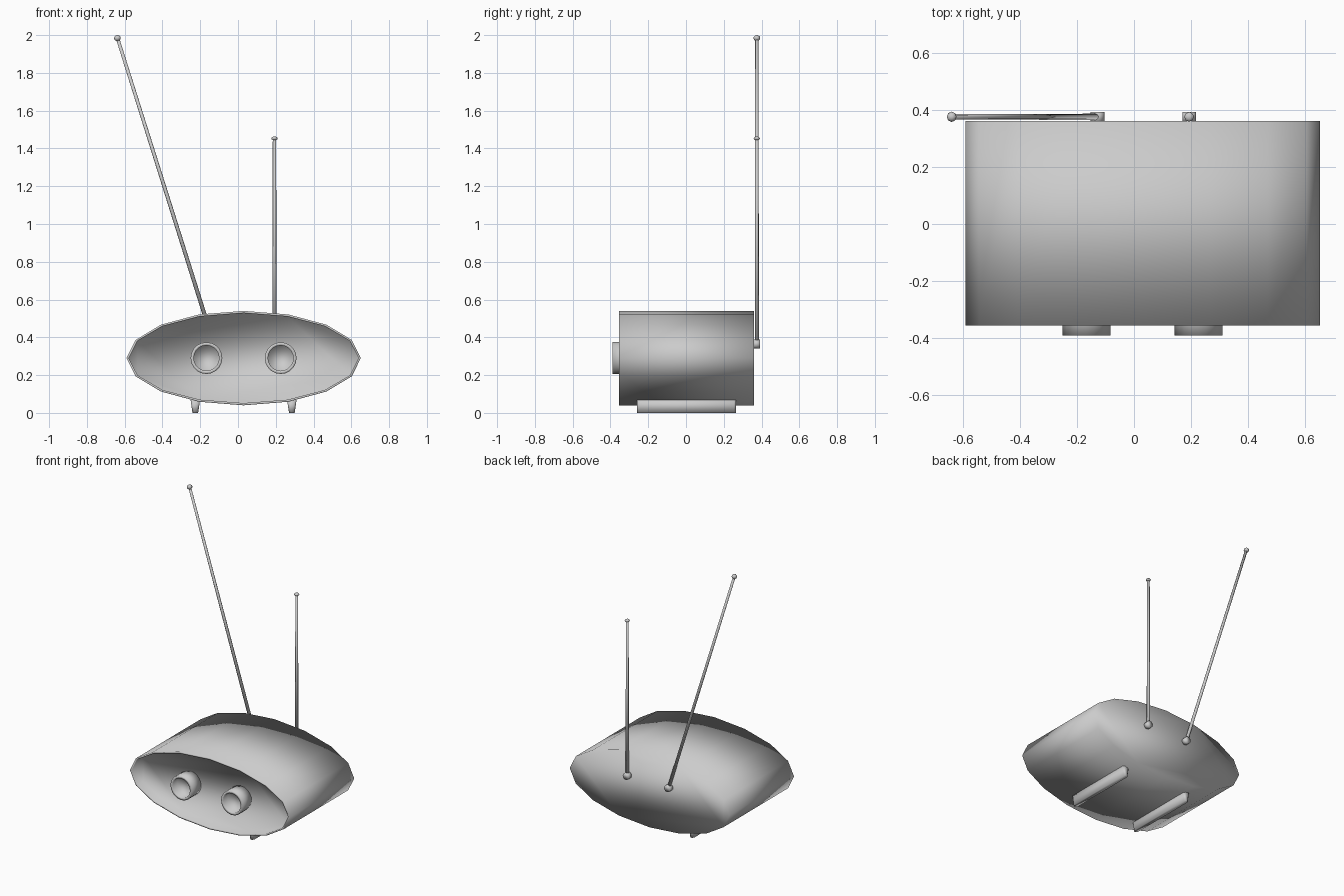
import bpy, bmesh, math
from mathutils import Vector, Matrix

old = bpy.data.objects.get("Cube")
if old:
    bpy.data.objects.remove(old, do_unlink=True)

grey = bpy.data.materials.new("plain_grey")
grey.use_nodes = True
COLOUR = (0.6, 0.6, 0.6, 1)
grey.diffuse_color = COLOUR
grey.node_tree.nodes["Principled BSDF"].inputs["Base Color"].default_value = COLOUR


def finish(name, bm):
    """Turn a bmesh into a smooth-shaded grey object."""
    bmesh.ops.recalc_face_normals(bm, faces=bm.faces)
    for f in bm.faces:
        f.smooth = True
    mesh = bpy.data.meshes.new(name)
    bm.to_mesh(mesh)
    bm.free()
    mesh.materials.append(grey)
    obj = bpy.data.objects.new(name, mesh)
    bpy.context.collection.objects.link(obj)
    return obj


def loft(name, cx, cz, rings, sides):
    """Join elliptical rings (y, x radius, z radius) and cap both ends."""
    bm = bmesh.new()
    loops = []
    for y, rx, rz in rings:
        angles = [math.tau * i / sides for i in range(sides)]
        loops.append([bm.verts.new((cx + rx * math.cos(a), y, cz + rz * math.sin(a)))
                      for a in angles])
    for a, b in zip(loops, loops[1:]):
        for i in range(sides):
            j = (i + 1) % sides
            bm.faces.new((a[i], a[j], b[j], b[i]))
    bm.faces.new(loops[0])
    bm.faces.new(loops[-1])
    return finish(name, bm)


def foot(name, x):
    """Tapered runner, narrower at the floor."""
    bm = bmesh.new()
    bmesh.ops.create_cube(bm, size=1)
    for v in bm.verts:
        top = v.co.z > 0
        v.co.x = x + v.co.x * (0.05 if top else 0.03)
        v.co.y = 0.002 + v.co.y * 0.525
        v.co.z = 0.068 if top else 0
    uprights = [e for e in bm.edges if abs(e.verts[0].co.z - e.verts[1].co.z) > 0.05]
    bmesh.ops.bevel(bm, geom=uprights, offset=0.01, segments=1, affect='EDGES')
    return finish(name, bm)


def antenna(name, base, tip, tip_size):
    """Thin rod on a round pivot, ending in a small knob."""
    base, tip = Vector(base), Vector(tip)
    loft(name + "_pivot", base.x, base.z,
         [(0.355, 0.024, 0.024), (0.392, 0.024, 0.024)], 12)
    axis = tip - base
    turn = axis.to_track_quat('Z', 'Y').to_matrix().to_4x4()
    bm = bmesh.new()
    bmesh.ops.create_cone(bm, cap_ends=True, segments=8, radius1=0.011, radius2=0.009,
                          depth=axis.length,
                          matrix=Matrix.Translation((base + tip) / 2) @ turn)
    finish(name + "_rod", bm)
    bm = bmesh.new()
    bmesh.ops.create_uvsphere(bm, u_segments=8, v_segments=6, radius=1,
                              matrix=Matrix.Translation(tip) @ turn
                              @ Matrix.Diagonal((*tip_size, 1)))
    finish(name + "_tip", bm)


# Oval housing with a recessed front
loft("housing", 0.03, 0.29,
     [(0.36, 0.62, 0.25), (-0.355, 0.62, 0.25),
      (-0.355, 0.608, 0.238), (-0.29, 0.608, 0.238)], 16)

# Hollow round knobs on the front panel
for side, x in (("right", -0.167), ("left", 0.226)):
    loft(side + "_knob", x, 0.29,
         [(-0.28, 0.084, 0.084), (-0.39, 0.084, 0.084),
          (-0.39, 0.067, 0.067), (-0.34, 0.067, 0.067)], 20)

# Runners under the housing
foot("right_foot", -0.226)
foot("left_foot", 0.285)

# Rear antennas
antenna("right_antenna", (-0.128, 0.375, 0.365), (-0.638, 0.375, 1.984), (0.018, 0.018, 0.016))
antenna("left_antenna", (0.193, 0.375, 0.365), (0.193, 0.375, 1.453), (0.017, 0.017, 0.01))
